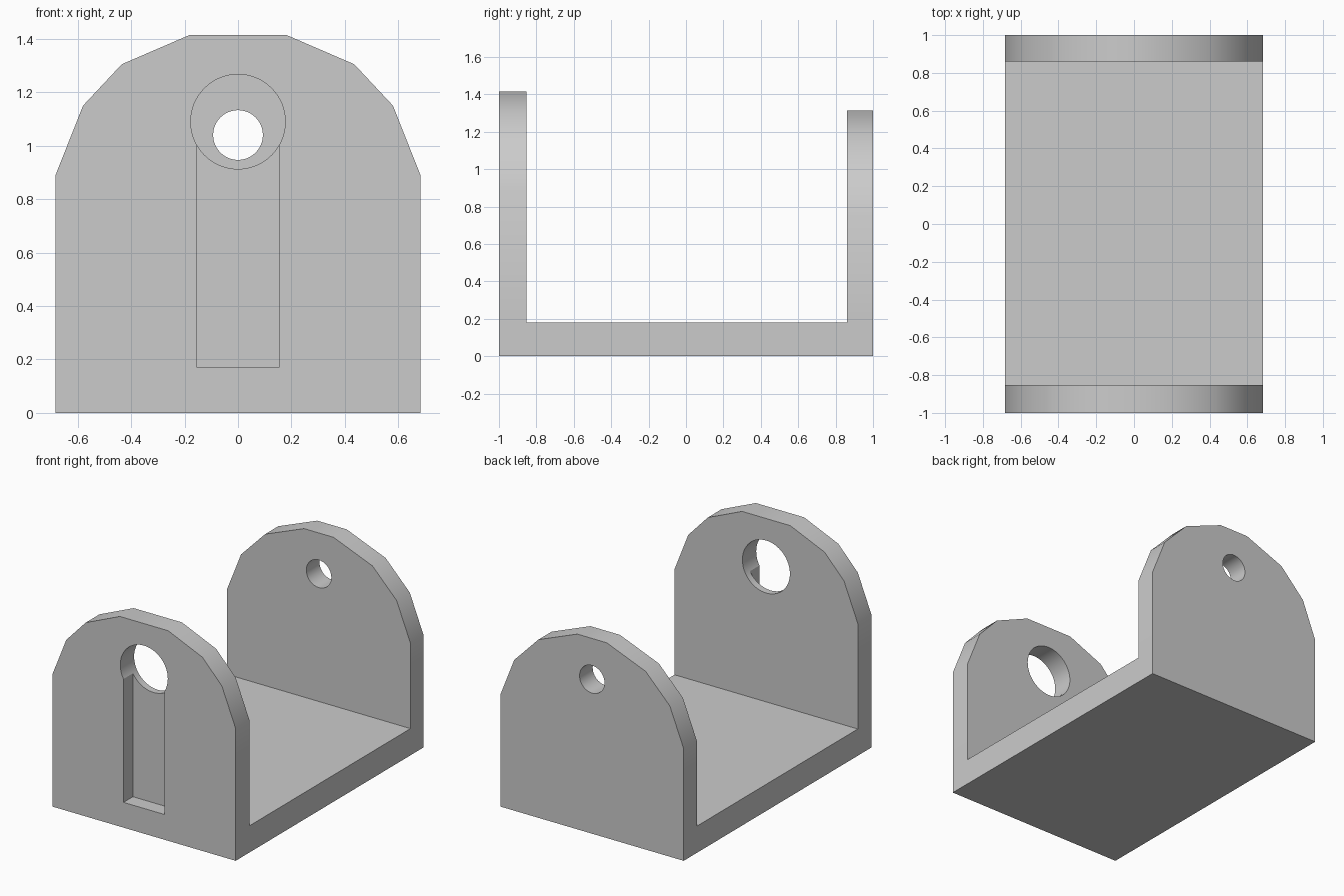
import bpy, bmesh, math
from mathutils import Matrix

cube = bpy.data.objects.get("Cube")
if cube:
    bpy.data.objects.remove(cube, do_unlink=True)

grey = bpy.data.materials.new("light_grey")
grey.use_nodes = True
grey.diffuse_color = (0.6, 0.6, 0.6, 1)
grey.node_tree.nodes["Principled BSDF"].inputs["Base Color"].default_value = (0.6, 0.6, 0.6, 1)


def prism(name, outline, y0, y1):
    """Extrude an (x, z) outline from y0 to y1."""
    bm = bmesh.new()
    face = bm.faces.new([bm.verts.new((x, y0, z)) for x, z in outline])
    out = bmesh.ops.extrude_face_region(bm, geom=[face])
    moved = [g for g in out["geom"] if isinstance(g, bmesh.types.BMVert)]
    bmesh.ops.translate(bm, verts=moved, vec=(0, y1 - y0, 0))
    bmesh.ops.recalc_face_normals(bm, faces=bm.faces)
    mesh = bpy.data.meshes.new(name)
    bm.to_mesh(mesh)
    bm.free()
    mesh.materials.append(grey)
    obj = bpy.data.objects.new(name, mesh)
    bpy.context.collection.objects.link(obj)
    return obj


def rect(x, z0, z1):
    return [(-x, z0), (x, z0), (x, z1), (-x, z1)]


def mirrored(half):
    return half + [(-x, z) for x, z in reversed(half)]


def circle(r, z, n=64):
    return [(r * math.cos(math.tau * i / n), z + r * math.sin(math.tau * i / n)) for i in range(n)]


def combine(target, other, operation):
    """Apply a boolean and discard the helper."""
    mod = target.modifiers.new("boolean", 'BOOLEAN')
    mod.operation, mod.solver, mod.object = operation, 'EXACT', other
    bpy.context.view_layer.objects.active = target
    bpy.ops.object.modifier_apply(modifier=mod.name)
    bpy.data.objects.remove(other, do_unlink=True)


W = 0.683
# Base with a faceted arch plate at each end
bracket = prism("bracket", rect(W, 0, 0.18), -1, 1)
front = mirrored([(W, 0), (W, 0.89), (0.58, 1.15), (0.435, 1.305), (0.18, 1.415)])
back = mirrored([(W, 0), (W, 0.755), (0.58, 1.015), (0.40, 1.2), (0.11, 1.315)])
combine(bracket, prism("front_plate", front, -1, -0.853), 'UNION')
combine(bracket, prism("back_plate", back, 0.86, 1), 'UNION')

# Large front hole, recessed front slot, small back hole
combine(bracket, prism("front_hole", circle(0.177, 1.09), -1.1, -0.7), 'DIFFERENCE')
combine(bracket, prism("front_slot", rect(0.153, 0.17, 1.03), -1.1, -0.9), 'DIFFERENCE')
combine(bracket, prism("back_hole", circle(0.093, 1.04), 0.7, 1.1), 'DIFFERENCE')

# Smooth the arch and hole walls, keep the rims sharp
bpy.ops.object.select_all(action='DESELECT')
bracket.select_set(True)
bpy.context.view_layer.objects.active = bracket
bpy.ops.object.shade_smooth_by_angle(angle=math.radians(30))
